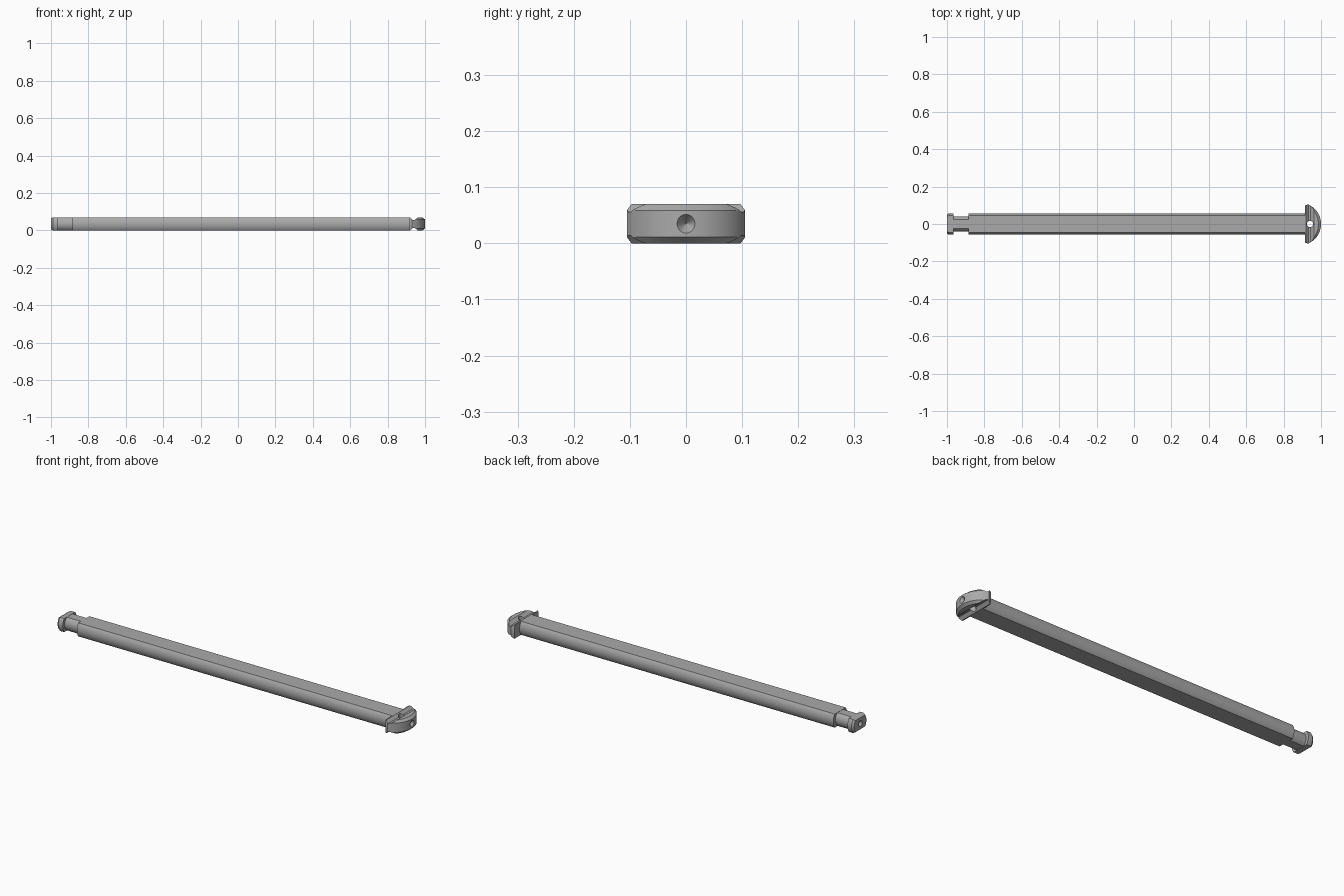
import bpy, bmesh
from math import pi, sin, cos, asin, sqrt

cube = bpy.data.objects.get("Cube")
if cube:
    bpy.data.objects.remove(cube)

steel = bpy.data.materials.new("plain grey")
steel.use_nodes = True
GREY = (0.4, 0.4, 0.4, 1)
steel.diffuse_color = GREY
steel.node_tree.nodes["Principled BSDF"].inputs["Base Color"].default_value = GREY

H = 0.07          # overall thickness
MID = H / 2


def loft(name, rings):
    """Skin a closed solid through equal-length rings of points."""
    bm = bmesh.new()
    loops = [[bm.verts.new(p) for p in ring] for ring in rings]
    n = len(loops[0])
    for a, b in zip(loops, loops[1:]):
        for i in range(n):
            j = (i + 1) % n
            bm.faces.new((a[i], a[j], b[j], b[i]))
    bm.faces.new(loops[0])
    bm.faces.new(loops[-1])
    bmesh.ops.recalc_face_normals(bm, faces=bm.faces)
    mesh = bpy.data.meshes.new(name)
    bm.to_mesh(mesh)
    bm.free()
    ob = bpy.data.objects.new(name, mesh)
    bpy.context.collection.objects.link(ob)
    mesh.materials.append(steel)
    return ob


def flat_round(x, r, half=MID, steps=12):
    """Circle section across x, cut flat above and below."""
    a = asin(min(1, half / r))
    arc = [-a + 2 * a * i / steps for i in range(steps + 1)]
    return [(x, s * r * cos(t), MID + s * r * sin(t)) for s in (1, -1) for t in arc]


def circle(centre, r, axis, n=24):
    cx, cy, cz = centre
    pts = [(r * cos(2 * pi * i / n), r * sin(2 * pi * i / n)) for i in range(n)]
    if axis == "x":
        return [(cx, cy + u, cz + v) for u, v in pts]
    return [(cx + u, cy + v, cz) for u, v in pts]


def cut(target, *cutters):
    for c in cutters:
        m = target.modifiers.new(c.name, "BOOLEAN")
        m.object = c
        m.operation = "DIFFERENCE"
        m.solver = "EXACT"
    bpy.context.view_layer.objects.active = target
    for m in list(target.modifiers):
        bpy.ops.object.modifier_apply(modifier=m.name)
    for c in cutters:
        bpy.data.objects.remove(c)


def smooth(ob):
    bpy.ops.object.select_all(action="DESELECT")
    ob.select_set(True)
    bpy.context.view_layer.objects.active = ob
    bpy.ops.object.shade_smooth_by_angle(angle=0.5)


# Long shaft, narrow neck and end collar with a rounded edge
shaft = loft("shaft", [flat_round(-0.885, 0.057), flat_round(0.917, 0.057)])
neck = loft("neck", [flat_round(-0.975, 0.041, 0.034), flat_round(-0.88, 0.041, 0.034)])
collar = loft("end_collar", [flat_round(-1, 0.050, 0.030), flat_round(-0.99, 0.057),
                             flat_round(-0.966, 0.057)])
cut(collar, loft("end_dimple", [circle((-1.001, 0, MID), 0.016, "x"),
                                circle((-0.982, 0, MID), 0.001, "x")]))

# Domed head: half-disc outline with chamfered rims
BACK, TIP, WIDE = 0.915, 0.93, 0.105
sag = 1 - TIP
R = (WIDE ** 2 + sag ** 2) / (2 * sag)


def head_outline(z, dx, dy):
    a = asin(WIDE / R)
    pts = []
    for i in range(33):
        t = -a + 2 * a * i / 32
        x, y = 1 - R + R * cos(t), R * sin(t)
        pts.append((BACK + (x - BACK) * (1 - dx / (1 - BACK)), y * (1 - dy / WIDE), z))
    edge = 0.1 - dy
    return [(BACK, -edge, z)] + pts + [(BACK, edge, z)]


head = loft("head", [head_outline(0, 0.014, 0.005), head_outline(0.011, 0, 0),
                     head_outline(H - 0.011, 0, 0), head_outline(H, 0.014, 0.005)])


# V grooves across the head, a vertical pin hole and a conical dimple
def groove(name, z, depth):
    section = [(0.920, z), (0.934, z - depth), (0.944, z - depth), (0.962, z)]
    section += [(0.962, z + depth), (0.920, z + depth)]
    return loft(name, [[(x, y, h) for x, h in section] for y in (-0.2, 0.2)])


cut(head, groove("top_groove", H, 0.014), groove("bottom_groove", 0, -0.014),
    loft("pin_hole", [circle((0.941, 0, -0.02), 0.017, "z"), circle((0.941, 0, 0.1), 0.017, "z")]),
    loft("head_dimple", [circle((1.001, 0, MID), 0.0175, "x"),
                         circle((0.978, 0, MID), 0.001, "x")]))

for part in (shaft, neck, collar, head):
    smooth(part)
